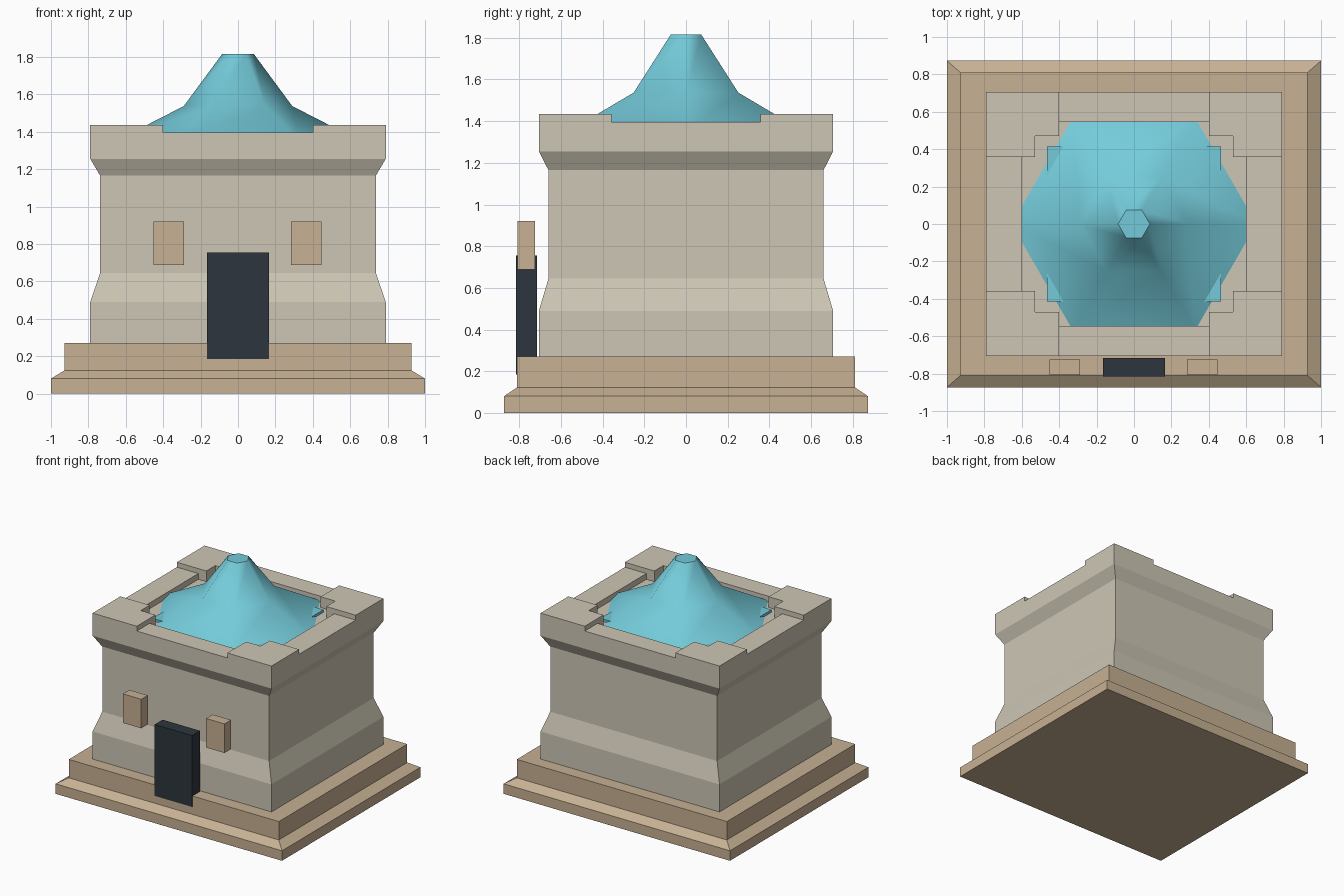
import bpy, bmesh, math

cube = bpy.data.objects.get("Cube")
if cube:
    bpy.data.objects.remove(cube, do_unlink=True)


def material(name, rgb):
    linear = [(c / 255 / 12.92) if c < 10 else ((c / 255 + 0.055) / 1.055) ** 2.4 for c in rgb]
    mat = bpy.data.materials.new(name)
    mat.use_nodes = True
    mat.diffuse_color = (*linear, 1)
    mat.node_tree.nodes["Principled BSDF"].inputs["Base Color"].default_value = (*linear, 1)
    return mat


stone = material("pale stone", (205, 198, 181))
sand = material("tan sandstone", (199, 177, 147))
teal = material("light teal", (116, 203, 218))
dark = material("dark slate", (45, 53, 61))


def loft(name, rings, mat):
    """Closed solid skinned through rings of points with equal counts."""
    bm = bmesh.new()
    loops = [[bm.verts.new(p) for p in ring] for ring in rings]
    n = len(loops[0])
    for low, high in zip(loops, loops[1:]):
        for i in range(n):
            j = (i + 1) % n
            bm.faces.new((low[i], low[j], high[j], high[i]))
    bm.faces.new(loops[0][::-1])
    bm.faces.new(loops[-1])
    bmesh.ops.recalc_face_normals(bm, faces=bm.faces)
    mesh = bpy.data.meshes.new(name)
    bm.to_mesh(mesh)
    bm.free()
    mesh.materials.append(mat)
    obj = bpy.data.objects.new(name, mesh)
    bpy.context.collection.objects.link(obj)
    return obj


def prism(name, outline, z0, z1, mat):
    return loft(name, [[(x, y, z) for x, y in outline] for z in (z0, z1)], mat)


def rect(x0, x1, y0, y1):
    return [(x0, y0), (x1, y0), (x1, y1), (x0, y1)]


def stepped(name, profile, mat):
    """Rectangular tower from (half width, half depth, height) steps."""
    return loft(name, [[(x, y, z) for x, y in rect(-w, w, -d, d)] for w, d, z in profile], mat)


# Plinth and flared walls
stepped("plinth", [(1, 0.873, 0), (1, 0.873, 0.08), (0.928, 0.81, 0.123), (0.928, 0.81, 0.27)], sand)
FLOOR, LOW, HIGH = 1.35, 1.396, 1.435
W, D = 0.79, 0.706
stepped("walls", [(W, D, 0.27), (W, D, 0.49), (0.737, 0.66, 0.645), (0.737, 0.66, 1.165),
                  (W, D, 1.255), (W, D, FLOOR)], stone)

# Parapet: L-shaped corner blocks joined by lower walls
corner = [(W, D), (0.4, D), (0.4, 0.47), (0.53, 0.47), (0.53, 0.357), (W, 0.357)]
for sx, side in ((1, "left"), (-1, "right")):
    for sy, end in ((1, "back"), (-1, "front")):
        prism(f"corner_block_{end}_{side}", [(sx * x, sy * y) for x, y in corner], FLOOR, HIGH, stone)
    prism(f"low_wall_{side}", rect(*sorted((sx * 0.6, sx * W)), -0.357, 0.357), FLOOR, LOW, stone)
for sy, end in ((1, "back"), (-1, "front")):
    prism(f"low_wall_{end}", rect(-0.4, 0.4, *sorted((sy * 0.545, sy * D))), FLOOR, LOW, stone)

# Six-sided roof with a wide skirt, over a rectangular drum
prism("roof_drum", rect(-0.465, 0.465, -0.415, 0.415), 1.3, 1.37, teal)
hexagon = [(math.cos(a), math.sin(a)) for a in (math.tau * i / 6 for i in range(6))]
roof = loft("roof", [[(r * x, r * y, z) for x, y in hexagon]
                     for r, z in ((0.655, FLOOR), (0.29, 1.537), (0.085, 1.815))], teal)
bpy.ops.object.select_all(action="DESELECT")
roof.select_set(True)
bpy.context.view_layer.objects.active = roof
bpy.ops.object.shade_smooth_by_angle(angle=math.radians(50))

# Door and window blocks standing before the front wall
prism("door", rect(-0.165, 0.165, -0.816, -0.716), 0.185, 0.755, dark)
for x, side in ((0.365, "left"), (-0.37, "right")):
    prism(f"window_block_{side}", rect(x - 0.081, x + 0.081, -0.808, -0.725), 0.688, 0.92, sand)
